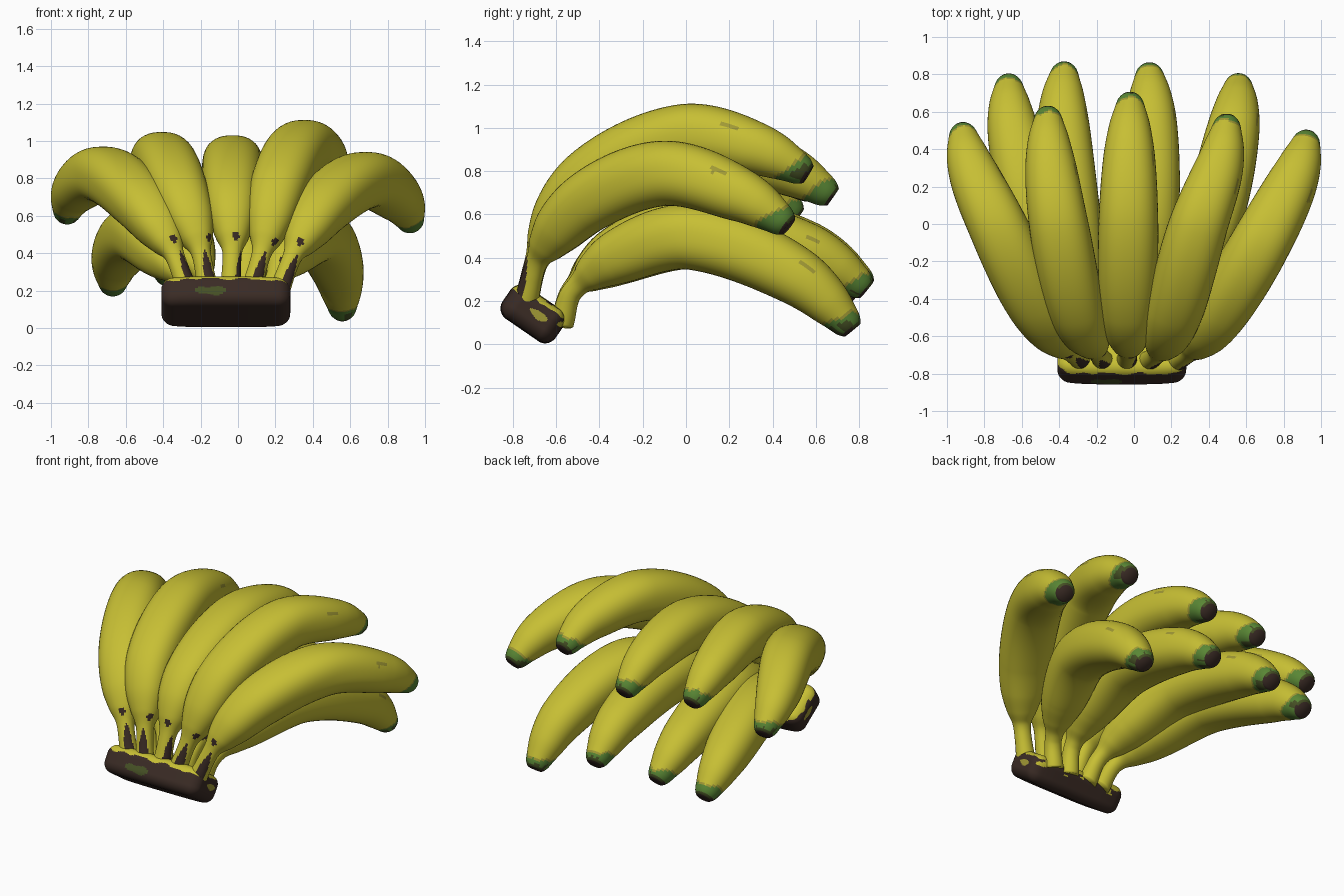
import bpy, bmesh, math
from mathutils import Vector, Matrix, noise

if "Cube" in bpy.data.objects:
    bpy.data.objects.remove(bpy.data.objects["Cube"])


def material(name, rgb):
    m = bpy.data.materials.new(name)
    m.diffuse_color = (*rgb, 1)
    m.use_nodes = True
    m.node_tree.nodes["Principled BSDF"].inputs["Base Color"].default_value = m.diffuse_color
    return m


MATS = [material("banana yellow", (0.57, 0.52, 0.034)),
        material("dark brown", (0.042, 0.024, 0.018)),
        material("tip green", (0.10, 0.24, 0.035)),
        material("olive bruise", (0.35, 0.315, 0.035)),
        material("crown moss", (0.06, 0.08, 0.018))]
YELLOW, BROWN, GREEN, OLIVE, MOSS = range(5)


def hermite(ts, ps, t):
    """Smooth curve through points ps placed at parameters ts."""
    n = len(ts)
    slope = [(ps[i + 1] - ps[i]) / (ts[i + 1] - ts[i]) for i in range(n - 1)]
    tan = [(ps[min(i + 1, n - 1)] - ps[max(i - 1, 0)]) /
           (ts[min(i + 1, n - 1)] - ts[max(i - 1, 0)]) for i in range(n)]
    tan[-1] = slope[-1] * 1.6 - tan[-2] * 0.6
    i = max(k for k in range(n - 1) if t >= ts[k] or k == 0)
    h = ts[i + 1] - ts[i]
    u = (t - ts[i]) / h
    return (ps[i] * (2*u**3 - 3*u*u + 1) + tan[i] * (h * (u**3 - 2*u*u + u))
            + ps[i + 1] * (3*u*u - 2*u**3) + tan[i + 1] * (h * (u**3 - u*u)))


def finish(bm, name):
    bmesh.ops.recalc_face_normals(bm, faces=bm.faces)
    for f in bm.faces:
        f.smooth = True
    me = bpy.data.meshes.new(name)
    bm.to_mesh(me)
    bm.free()
    for m in MATS:
        me.materials.append(m)
    ob = bpy.data.objects.new(name, me)
    bpy.context.collection.objects.link(ob)
    return ob


# radius along a banana: thin stem, full body, blunt tip
RS = [0, .07, .125, .17, .24, .35, .5, .65, .8, .9, .955, .985, 1]
RR = [.058, .050, .054, .086, .122, .144, .153, .150, .134, .108, .083, .067, .047]


def skin(s, a, upper, seed):
    """Colour of a banana face: s along the length, a around (90 deg = outer side)."""
    wob = noise.noise(Vector((math.cos(a) * 1.5, math.sin(a) * 1.5, seed * 3.1)))
    green_at = 0.956 + 0.018 * math.sin(a) + 0.012 * wob
    if s > 0.992 and math.sin(a) < 0.2:
        return BROWN
    if s > green_at:
        return MOSS if (wob > 0.2 and s > green_at + .012) or s > .992 else GREEN
    if s > green_at - 0.007:
        return OLIVE
    # bruise on the right side
    mark = noise.noise(Vector((s * 60, a * 20, seed)))
    if ((s - (.785 if upper else .805)) / 0.022) ** 2 + ((a - 0.48) / 0.11) ** 2 < .9 + mark * 1.2:
        return OLIVE
    # stem streak and spot
    off = a - (0.9 + 0.4 * math.sin(seed * 2.3))
    if upper and s < 0.12 and abs(off) < 0.6 * (1 - (s / 0.12) ** 3):
        return BROWN
    spot = a - (0.7 if seed % 2 else 1.3)
    if ((s - 0.152) / 0.011) ** 2 + (spot / 0.26) ** 2 < 1:
        return BROWN
    return YELLOW


def banana(name, pts, upper, seed, rings=136, sides=44):
    ps = [Vector(p) for p in pts]
    ts = [0]
    for p, q in zip(ps, ps[1:]):
        ts.append(ts[-1] + (q - p).length)
    bm = bmesh.new()
    loops = []
    for k in range(rings + 1):
        s = k / rings
        t = s * ts[-1]
        c = hermite(ts, ps, t)
        d = (hermite(ts, ps, min(t + .01, ts[-1])) - hermite(ts, ps, max(t - .01, 0))).normalized()
        up = Vector((1, 0, 0)).cross(d).normalized()
        side = d.cross(up)
        r = hermite(RS, RR, s)
        body = math.sin(math.pi * s)
        e = 2 + 0.4 * body                     # slightly squared section in the body
        ring = []
        for j in range(sides):
            a = 2 * math.pi * j / sides
            x, y = math.cos(a), math.sin(a)
            q = r / (abs(x) ** e + abs(y) ** e) ** (1 / e)
            ring.append(bm.verts.new(c + side * (x * q * (1 + .05 * body)) + up * (y * q * .99)))
        loops.append(ring)
    for k in range(rings):
        for j in range(sides):
            n = (j + 1) % sides
            f = bm.faces.new((loops[k][j], loops[k][n], loops[k + 1][n], loops[k + 1][j]))
            a = 2 * math.pi * (j + .5) / sides
            f.material_index = skin((k + .5) / rings, a if a < math.pi * 1.5 else a - 2 * math.pi,
                                    upper, seed)
    bm.faces.new(loops[0])
    bm.faces.new(loops[-1]).material_index = BROWN
    finish(bm, name)


# upper row, left to right
UPPER = [
    [(-.27, -.74, .2), (-.36, -.66, .43), (-.53, -.42, .68), (-.72, -.03, .82), (-.87, .3, .735), (-.92, .515, .59)],
    [(-.16, -.74, .2), (-.21, -.66, .45), (-.31, -.45, .72), (-.40, -.02, .895), (-.45, .35, .84), (-.46, .605, .70)],
    [(-.04, -.74, .2), (-.03, -.66, .45), (-.035, -.45, .70), (-.03, 0, .875), (-.025, .4, .83), (-.02, .68, .68)],
    [(.07, -.74, .2), (.14, -.67, .45), (.22, -.45, .76), (.34, -.02, .96), (.46, .32, .905), (.50, .565, .785)],
    [(.22, -.74, .2), (.31, -.67, .42), (.47, -.45, .66), (.68, -.1, .79), (.86, .25, .69), (.93, .475, .545)]]
# lower row, left to right
LOWER = [
    [(-.22, -.575, .1), (-.29, -.52, .26), (-.42, -.3, .41), (-.54, .05, .50), (-.65, .52, .375), (-.67, .775, .205)],
    [(-.12, -.575, .1), (-.17, -.52, .26), (-.26, -.3, .43), (-.34, .05, .54), (-.38, .55, .44), (-.37, .84, .26)],
    [(.02, -.575, .1), (.04, -.52, .26), (.06, -.3, .43), (.08, .05, .53), (.09, .55, .43), (.08, .835, .25)],
    [(.14, -.575, .1), (.19, -.52, .25), (.29, -.3, .41), (.42, .03, .495), (.53, .5, .32), (.56, .77, .065)]]
for i, p in enumerate(UPPER):
    banana(f"upper_banana_{i + 1}", p, True, i)
for i, p in enumerate(LOWER):
    banana(f"lower_banana_{i + 1}", p, False, i + 5)

# crown: rounded, tilted block joining the stems
bm = bmesh.new()
bmesh.ops.create_cube(bm, size=2)
bmesh.ops.subdivide_edges(bm, edges=bm.edges[:], cuts=41, use_grid_fill=True)
half, rad = Vector((.345, .155, .09)), .06
for v in bm.verts:
    p = Vector([v.co[i] * half[i] for i in range(3)])
    inner = Vector([max(-half[i] + rad, min(half[i] - rad, p[i])) for i in range(3)])
    v.co = inner + (p - inner).normalized() * rad
for f in bm.faces:
    c = f.calc_center_median()
    n = noise.noise(c * 14)
    f.material_index = BROWN
    if c.z > (.047 if c.y < -.05 else .066) + .025 * n and (n < .3 or c.y < -.08):
        f.material_index = YELLOW                               # pale cut rim
    elif c.y < -.1 and ((c.x + .085) / .09) ** 2 + ((c.z + .03) / .026) ** 2 < 1 + n:
        f.material_index = MOSS                                 # front moss patch
    elif abs(c.x) > .33 and ((c.y - .02) / .06) ** 2 + ((c.z - .01) / .02) ** 2 < 1 + n:
        f.material_index = OLIVE                                # end patches
    elif c.y > .14 and c.z > .02 and n > .2:
        f.material_index = YELLOW                               # back patches
for v in bm.verts:                                              # bow the ends back
    bow = (v.co.x / .345) ** 4
    v.co.y *= (1 - .14 * bow) * (.92 if v.co.y > 0 else 1)
    v.co.z *= 1 - .08 * bow
    v.co.x *= 1 + .12 * min(0, v.co.z)
bmesh.ops.transform(bm, verts=bm.verts, matrix=Matrix.Translation((-.065, -.702, .137))
                    @ Matrix.Rotation(math.radians(-34.5), 4, 'X'))
finish(bm, "stem_crown")
